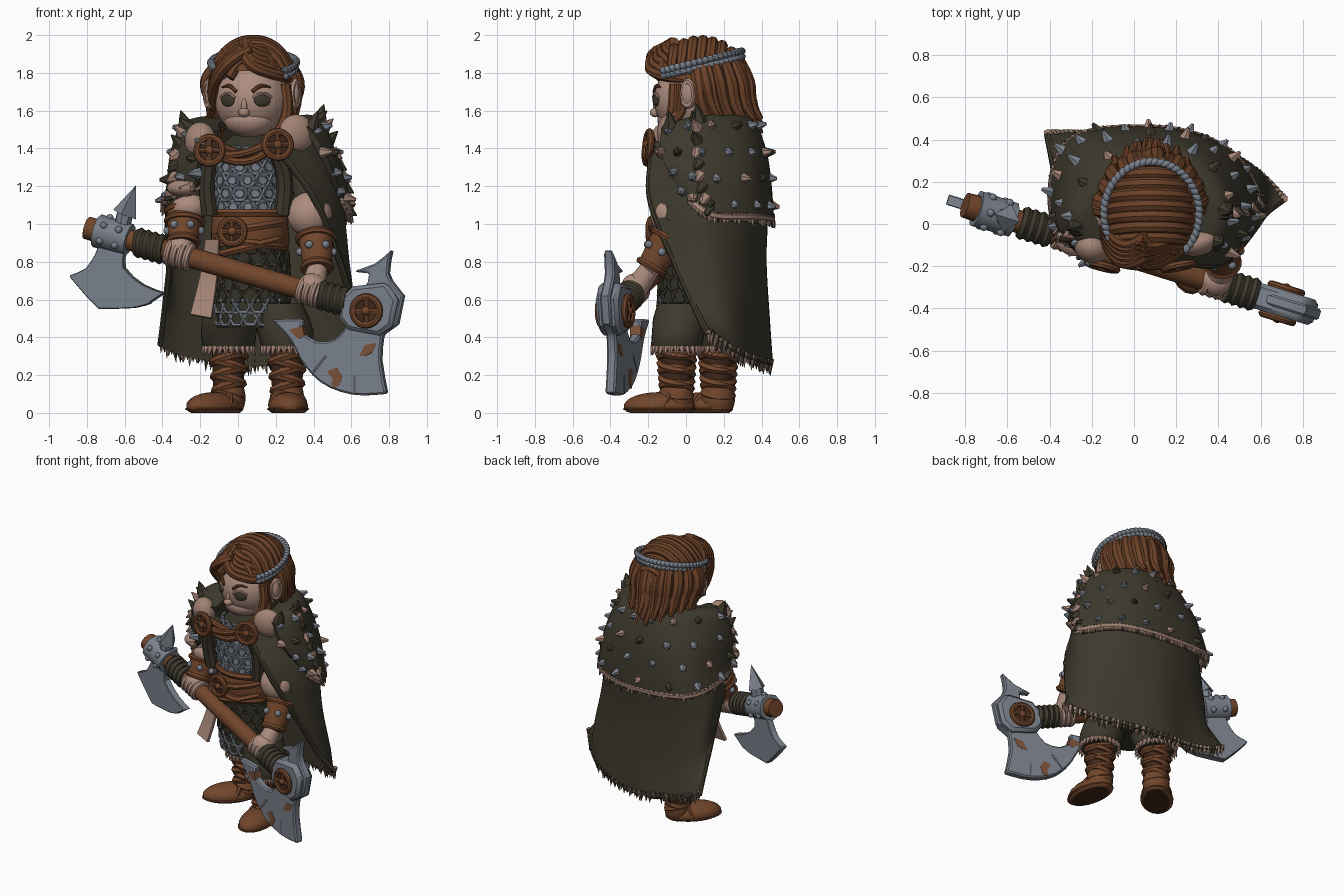
import bpy, bmesh, math, random
from mathutils import Vector as V, Matrix as M

if "Cube" in bpy.data.objects:
    bpy.data.objects.remove(bpy.data.objects["Cube"])
random.seed(4)
sin, cos, pi, rad = math.sin, math.cos, math.pi, math.radians

def mat(name, c):
    m = bpy.data.materials.new(name); m.diffuse_color = (*c, 1); return m
SKIN = mat("skin", (.42, .265, .21)); LEATHER = mat("leather", (.165, .06, .024))
HAIR = mat("hair_brown", (.15, .054, .021)); OLIVE = mat("olive_cloth", (.047, .041, .026))
DARK = mat("dark_olive", (.034, .032, .021)); STEEL = mat("steel", (.19, .215, .255))
IRON = mat("dark_iron", (.085, .095, .11)); SOLE = mat("sole_brown", (.05, .02, .01))
PALE = mat("pale_fur", (.36, .225, .175)); RUST = mat("rust", (.19, .08, .038))

# ---- helpers ----
def done(name, bm, *mats):
    bmesh.ops.recalc_face_normals(bm, faces=bm.faces)
    me = bpy.data.meshes.new(name); bm.to_mesh(me); bm.free()
    ob = bpy.data.objects.new(name, me); bpy.context.collection.objects.link(ob)
    for m in mats: me.materials.append(m)
    return ob
def place(c, axis):
    return M.Translation(c) @ V(axis).to_track_quat('Z', 'Y').to_matrix().to_4x4()
def cone(bm, a, b, r1, r2, seg=16):
    a, b = V(a), V(b)
    bmesh.ops.create_cone(bm, cap_ends=True, segments=seg, radius1=r1, radius2=r2,
                          depth=(b - a).length, matrix=place((a + b) / 2, b - a))
def orb(bm, c, r, rot=0, seg=20):
    bmesh.ops.create_uvsphere(bm, u_segments=seg, v_segments=seg * 2 // 3, radius=1,
        matrix=M.Translation(c) @ M.Rotation(rot, 4, 'Z') @ M.Diagonal((*r, 1)))
def torus(bm, c, axis, R, r, seg=24, ms=8, sx=1, sy=1):
    m = place(c, axis)
    g = [[bm.verts.new(m @ V((sx * (R + r * cos(b)) * cos(a), sy * (R + r * cos(b)) * sin(a), r * sin(b))))
          for b in (2 * pi * j / ms for j in range(ms))] for a in (2 * pi * i / seg for i in range(seg))]
    for i in range(seg):
        for j in range(ms):
            k, l = (i + 1) % seg, (j + 1) % ms
            bm.faces.new((g[i][j], g[k][j], g[k][l], g[i][l]))
def one(fn, name, m, *a, **k):
    bm = bmesh.new(); fn(bm, *a, **k); return done(name, bm, m)
def tube(name, strands, r, m, tip=.4):
    cu = bpy.data.curves.new(name, 'CURVE'); cu.dimensions = '3D'
    cu.bevel_depth = r; cu.bevel_resolution = 2; cu.resolution_u = 5; cu.use_fill_caps = True
    for pts in strands:
        s = cu.splines.new('BEZIER'); s.bezier_points.add(len(pts) - 1)
        for i, (p, q) in enumerate(zip(s.bezier_points, pts)):
            p.co = q; p.handle_left_type = p.handle_right_type = 'AUTO'
            p.radius = 1 if i < len(pts) - 1 else tip
    cu.materials.append(m); ob = bpy.data.objects.new(name, cu)
    bpy.context.collection.objects.link(ob)
def cr(p, t):  # smooth curve through points
    f = t * (len(p) - 1); i = min(int(f), len(p) - 2); f -= i
    a, b, c, d = (V(p[max(0, min(len(p) - 1, i + k))]) for k in (-1, 0, 1, 2))
    return .5 * (2 * b + (c - a) * f + (2 * a - 5 * b + 4 * c - d) * f * f + (3 * b - a - 3 * c + d) * f ** 3)
def sheet(name, rows, nu, nv, th, m):
    P = lambda u, v: cr([cr(r, u) for r in rows], v)
    bm = bmesh.new()
    g = [[bm.verts.new(P(i / nu, j / nv)) for i in range(nu + 1)] for j in range(nv + 1)]
    for j in range(nv):
        for i in range(nu): bm.faces.new((g[j][i], g[j][i + 1], g[j + 1][i + 1], g[j + 1][i]))
    ob = done(name, bm, m); s = ob.modifiers.new("thick", 'SOLIDIFY'); s.thickness = th; s.offset = 0
    return P
def loft(name, rings, m):  # rings: z, cx, cy, rx, ry
    bm = bmesh.new(); n = 32
    g = [[bm.verts.new((x + a * cos(2 * pi * i / n), y + b * sin(2 * pi * i / n), z)) for i in range(n)]
         for z, x, y, a, b in rings]
    for p, q in zip(g, g[1:]):
        for i in range(n): bm.faces.new((p[i], p[(i + 1) % n], q[(i + 1) % n], q[i]))
    bm.faces.new(g[0]); bm.faces.new(g[-1]); return done(name, bm, m)
def wheel(name, c, nrm, R):
    c, nrm = V(c), V(nrm).normalized(); side = nrm.cross(V((0, 0, 1))).normalized(); up = side.cross(nrm)
    one(cone, name + "_back", SOLE, c - nrm * .02, c + nrm * .004, R, R, 24)
    bm = bmesh.new(); torus(bm, c, nrm, R, .018)
    for d in (side, up): cone(bm, c - d * R, c + d * R, .014, .014, 8)
    orb(bm, c, (.025,) * 3); done(name, bm, LEATHER)

# ---- boots, legs, shorts ----
for n, x, y, ang in (("left", -.05, .17, -.75), ("right", .26, -.05, .06)):
    bm = bmesh.new(); d = V((sin(ang), -cos(ang), 0)); c = V((x, y, 0)) + d * (.11 if x < 0 else .09)
    orb(bm, c + V((0, 0, .035)), (.105, .19, .075), ang); orb(bm, (x, y, .08), (.09, .09, .12))
    for v in bm.verts: v.co.z = max(v.co.z, 0)
    for f in bm.faces: f.material_index = int(f.calc_center_median().z < .004)
    done(n + "_boot", bm, LEATHER, SOLE)
    one(orb, n + "_sole", LEATHER, c + V((0, 0, .02)), (.112, .195, .018), ang)
    bm = bmesh.new(); torus(bm, c + V((0, 0, .04)) - d * .02, d + V((0, 0, .5)), .09, .015, ms=6)
    for v in bm.verts: v.co.z = max(v.co.z, .005)
    done(n + "_boot_strap", bm, LEATHER)
    one(cone, n + "_leg", SOLE, (x, y, .05), (x, y, .4), .078, .09)
    bm = bmesh.new()
    for i in range(7):
        torus(bm, (x, y, .1 + i * .038), (.28 * (-1) ** i, .12, 1), .072 + .003 * i, .023, ms=6)
    done(n + "_leg_wraps", bm, LEATHER)
    loft(n + "_shorts", [(.33, x, y, .12, .12), (.36, x, y, .14, .135), (.43, x * .97, y * .8, .148, .14), (.5, x * .9, y * .6, .145, .145),
                         (.58, x * .75 + .02, y * .4 + .01, .125, .14)], OLIVE)
    bm = bmesh.new()
    for i in range(26):
        a = 2 * pi * i / 26; p = V((x + .125 * cos(a), y + .12 * sin(a), .35))
        cone(bm, p, p + V((.02 * cos(a), .02 * sin(a), -.05)), .02, 0, 5)
    done(n + "_shorts_fringe", bm, PALE)

# ---- torso, mail and belts ----
rings = [(.45, .065, .02, .17, .16), (.6, .065, .025, .205, .17), (.75, .065, .03, .205, .165), (.9, .065, .02, .19, .165),
         (1.0, .06, .02, .18, .165), (1.15, .05, .02, .19, .175), (1.3, .05, .02, .19, .165), (1.4, .06, .03, .17, .13),
         (1.47, .07, .04, .1, .09)]
loft("mail_skirt", rings[:4], DARK); loft("mail_chest", rings[4:8], IRON); loft("collar_cloth", rings[7:], DARK)
def hexes(name, z0, n, m, R, lim=1.7, fill=True):
    bm = bmesh.new()
    for j in range(n):
        z = z0 + j * R * 1.56
        a, b = next((p, q) for p, q in zip(rings, rings[1:]) if p[0] <= z <= q[0])
        _, cx, cy, rx, ry = [p + (q - p) * (z - a[0]) / (b[0] - a[0]) for p, q in zip(a, b)]
        for i in range(-9, 10):
            t = (i + .5 * (j % 2)) * R * 1.8 / .19
            if abs(t) > lim: continue
            c, d = V((cx + rx * sin(t), cy - ry * cos(t), z)), V((sin(t), -cos(t), .01))
            torus(bm, c, d, R * .92, .01, 6, 5)
            if fill: cone(bm, c - d * .006, c + d * .003, R * .62, R * .5, 6)
    done(name, bm, m)
hexes("chest_mail_scales", 1.09, 5, STEEL, .045)
hexes("skirt_mail_scales", .62, 5, OLIVE, .042, 3.1, False)
hexes("skirt_hem_scales", .5, 2, STEEL, .042, 1.2, False)
loft("wide_belt", [(.88, .065, .02, .2, .175), (.9, .065, .02, .21, .185), (1.05, .06, .02, .2, .185), (1.07, .06, .02, .19, .175)], LEATHER)
bm = bmesh.new()
for z, tx in ((.9, .12), (.98, -.16), (1.06, 0), (.88, -.25)):
    torus(bm, (.065, .02, z), (tx, 0, 1), .2, .022, 36, 6, 1, .93)
done("belt_straps", bm, LEATHER)
wheel("belt_buckle", (-.03, -.185, .96), (-.2, -1, 0), .065)
tuck = [[(-.17, -.09, .92), (-.1, -.12, .92)], [(-.2, -.06, .72), (-.11, -.09, .72)], [(-.25, -.11, .52), (-.14, -.15, .5)]]
sheet("hanging_cloth", tuck, 4, 8, .02, PALE)

# ---- cloak and fur mantle ----
cloak = [[(-.18, -.10, 1.46), (-.2, .12, 1.5), (-.05, .27, 1.5), (.13, .31, 1.5), (.30, .23, 1.5), (.36, .03, 1.5), (.19, -.17, 1.42)],
 [(-.33, -.02, 1.18), (-.35, .2, 1.15), (-.17, .37, 1.15), (.12, .41, 1.15), (.4, .31, 1.15), (.53, .06, 1.15), (.4, -.19, 1.14)],
 [(-.36, .16, .8), (-.35, .29, .8), (-.15, .38, .8), (.12, .41, .8), (.4, .32, .8), (.57, .14, .8), (.54, -.06, .8)],
 [(-.39, .33, .52), (-.3, .37, .5), (-.1, .4, .48), (.13, .43, .47), (.4, .34, .48), (.59, .22, .5), (.62, .05, .55)],
 [(-.41, .43, .36), (-.3, .43, .31), (-.1, .43, .27), (.12, .445, .25), (.38, .37, .27), (.58, .25, .32), (.71, .12, .41)]]
C = sheet("cloak", cloak, 42, 24, .028, OLIVE)
tube("cloak_rolled_edge", [[C(1, v / 8) for v in range(9)], [C(0, v / 8) for v in range(9)]], .018, OLIVE, 1)
mantle = [[(-.1, -.1, 1.48), (-.1, .08, 1.52), (0, .2, 1.54), (.1, .24, 1.54), (.22, .2, 1.54), (.27, .06, 1.52), (.25, -.12, 1.48)],
 [(-.18, -.16, 1.46), (-.27, .04, 1.53), (-.1, .28, 1.55), (.12, .34, 1.55), (.31, .27, 1.55), (.42, .06, 1.55), (.36, -.12, 1.5)],
 [(-.2, -.17, 1.34), (-.34, .0, 1.38), (-.22, .33, 1.38), (.12, .41, 1.38), (.38, .32, 1.38), (.5, .07, 1.38), (.44, -.13, 1.38)],
 [(-.21, -.16, 1.25), (-.36, .03, 1.2), (-.27, .37, 1.2), (.12, .435, 1.2), (.42, .34, 1.2), (.56, .09, 1.2), (.5, -.07, 1.25)],
 [(-.22, -.15, 1.2), (-.38, .06, 1.12), (-.3, .39, 1.05), (.12, .445, 1.02), (.43, .35, 1.03), (.58, .14, 1.04), (.55, .03, 1.12)]]
F = sheet("fur_mantle", mantle, 42, 20, .035, OLIVE)
tube("mantle_pale_hem", [[F(i / 40, .98) for i in range(41)]], .026, PALE, 1)
def out(p, dz): return (V((p.x - .08, p.y - .03, 0)).normalized() + V((0, 0, dz))).normalized()
tufts = {"steel_tufts": (STEEL, bmesh.new()), "olive_tufts": (OLIVE, bmesh.new()), "pale_tufts": (PALE, bmesh.new())}
keys = list(tufts)
for j in range(4):
    for i in range(12):
        p = F(min(1, (i + .5 * (j % 2)) / 11.5), .32 + j * .185); d = out(p, .25 - j * .15)
        cone(tufts[keys[(0, 1, 0, 2, 0)[(i * 2 + j) % 5]]][1], p, p + d * random.uniform(.04, .07), .034, .008, 6)
for i in range(75):  # ragged mantle hem and cloak hem
    p = F(i / 74, 1); d = out(p, -1.6)
    cone(tufts["pale_tufts" if i % 4 else "olive_tufts"][1], p + V((0, 0, .02)), p + d * random.uniform(.02, .05), .024, .003, 5)
    p = C(i / 74, 1)
    cone(tufts["olive_tufts" if i % 2 else "pale_tufts"][1], p + V((0, 0, .03)),
         p + V((random.uniform(-.015, .015), 0, -random.uniform(.02, .06))), .02, .001, 5)
for i in range(9):  # tufts along the shoulder outline
    for u, s in ((.12, -1), (.84, 1)):
        p = F(u, .25 + i * .085)
        cone(tufts[keys[1 + i % 2]][1], p, p + V((s * .05, -.02, .05 if i < 3 else -.03)), .04, .003, 6)
for u in (.13, .83, .95):  # raised shoulder points
    p = F(u, .27); cone(tufts["olive_tufts"][1], p, p + V(((u - .5) * .08, -.01, .09)), .05, .003, 6)
for k, (m, bm) in tufts.items(): done(k, bm, m)
for n, c, r in (("left", (-.2, -.11, 1.44), (.085, .075, .1)), ("right", (.31, -.09, 1.48), (.1, .06, .1)),
                ("left_low", (-.29, -.08, 1.19), (.09, .07, .045))):
    one(orb, n + "_fur_lining", PALE, c, r, -.4 if n != "right" else .3)
tube("chest_straps", [[(-.16, -.17, 1.38), (.03, -.19, 1.33), (.21, -.18, 1.41)], [(-.15, -.17, 1.43), (.05, -.16, 1.37), (.21, -.18, 1.38)],
                      [(-.15, -.17, 1.36), (.05, -.2, 1.38), (.2, -.18, 1.45)]], .022, LEATHER, 1)
wheel("left_brooch", (-.15, -.2, 1.39), (-.25, -1, .1), .07)
wheel("right_brooch", (.21, -.2, 1.42), (.2, -1, .1), .07)
tube("vest_edges", [[(-.15, -.14, 1.36), (-.165, -.11, 1.2), (-.15, -.09, 1.05)], [(.2, -.16, 1.4), (.245, -.12, 1.25), (.235, -.1, 1.05)]], .045, OLIVE, 1)

# ---- double axe: everything lies in one upright plane ----
NRM = V((.296, .955, 0))
def A(x, z, d=0): return V((x, .09 - .31 * (x + .8), z)) + NRM * d
def S(x, d=0): return A(x, .98 - .287 * (x + .8), d)
AX = (S(1) - S(0)).normalized()
def plate(name, pts, t, m, bev=0):
    bm = bmesh.new(); f = bm.faces.new([bm.verts.new(A(p[0], p[1], -t / 2)) for p in pts])
    g = bmesh.ops.extrude_face_region(bm, geom=[f])
    bmesh.ops.translate(bm, vec=NRM * t, verts=[v for v in g["geom"] if isinstance(v, bmesh.types.BMVert)])
    ob = done(name, bm, m)
    if bev: b = ob.modifiers.new("edge", 'BEVEL'); b.width = bev; b.segments = 1; b.limit_method = 'ANGLE'; b.angle_limit = rad(60)
def arc(pts, n): return [tuple(cr([(x, z, 0) for x, z in pts], i / n)) for i in range(n + 1)]
one(cone, "axe_shaft", LEATHER, S(-.76), S(.7), .055, .055, 24)
one(cone, "axe_shaft_end", LEATHER, S(-.8), S(-.72), .06, .064, 24)
bm = bmesh.new()
for i in range(4):
    for x in (-.52 + i * .037, .45 + i * .037): torus(bm, S(x), AX + V((0, 0, .15)), .058, .024, ms=6)
done("grip_wraps", bm, OLIVE)
plate("big_axe_blade", [(.56, .62), (.62, .66), (.69, .68)] + arc([(.70, .74), (.62, .75), (.73, .79), (.82, .865)], 6)
    + arc([(.82, .865), (.80, .74), (.84, .67), (.88, .62)], 6)[1:] + [(.85, .47), (.78, .42)] + arc([(.77, .4), (.76, .28), (.79, .11)], 4)
    + arc([(.78, .1), (.62, .095), (.46, .15), (.35, .26), (.28, .39), (.18, .495)], 14) + [(.35, .497)]
    + arc([(.34, .43), (.42, .38), (.52, .39), (.58, .46)], 6), .055, STEEL, .012)
plate("big_axe_hub", [(.55, .6), (.62, .67), (.8, .69), (.86, .6), (.83, .46), (.76, .41), (.6, .44), (.55, .5)], .125, STEEL, .02)
for s in (-1, 1): wheel("axe_wheel", A(.7, .54, s * .072), NRM * s, .075)
for q in ([(.48, .22), (.53, .24), (.56, .19), (.54, .14), (.5, .13), (.51, .18)],
          [(.65, .3), (.68, .36), (.74, .37), (.72, .32), (.68, .3)], [(.28, .44), (.35, .46), (.36, .41), (.33, .39)]):
    plate("rust_patch", q, .059, RUST)
for q in ([(.4, .22), (.47, .31), (.48, .3), (.41, .21)], [(.62, .11), (.62, .2), (.63, .2), (.63, .11)]):
    plate("blade_notch", q, .058, IRON)
plate("small_axe_blade", [(-.72, .92), (-.6, .89)] + arc([(-.59, .86), (-.6, .77), (-.5, .68), (-.385, .635)], 6) + [(-.46, .585)]
    + arc([(-.46, .58), (-.55, .555), (-.73, .55)], 4) + arc([(-.735, .555), (-.8, .62), (-.885, .72)], 4)
    + arc([(-.88, .73), (-.8, .765), (-.75, .84)], 4), .05, STEEL, .012)
one(cone, "small_axe_hub", STEEL, S(-.745), S(-.575), .09, .086, 10)
bm = bmesh.new(); cone(bm, A(-.61, 1.0), A(-.597, 1.06), .045, .045, 8); cone(bm, A(-.6, 1.05), A(-.54, 1.205), .068, .0, 4)
for i in range(6):
    a = pi * (i + .5) / 3; e = AX.cross(NRM).normalized()
    for x in (-.7, -.62): orb(bm, S(x) + (NRM * cos(a) + e * sin(a)) * .085, (.02,) * 3, 0, 8)
done("small_axe_spike_and_studs", bm, STEEL)

# ---- arms: sleeves, bracers, fists ----
for n, sh, el, wr, gx in (("left", (-.2, .05, 1.3), (-.28, .03, 1.06), (-.29, -.05, .9), -.31),
                          ("right", (.34, .04, 1.3), (.41, -.05, .99), (.42, -.19, .76), .39)):
    sh, el, wr = V(sh), V(el), V(wr); d = (wr - el).normalized(); h = S(gx)
    one(cone, n + "_upper_arm", OLIVE, sh, el, .07, .09)
    one(orb, n + "_sleeve", SKIN, el + V((-.03, -.03, .06) if gx > 0 else (.02, -.02, .03)), (.12, .11, .12) if gx > 0 else (.1, .1, .08))
    one(cone, n + "_bracer", LEATHER, el, wr, .1, .075, 20)
    bm = bmesh.new()
    for t, r in ((.0, .095), (.3, .093), (.95, .073)): torus(bm, el.lerp(wr, t), d, r, .018, ms=6)
    done(n + "_bracer_bands", bm, LEATHER)
    one(torus, n + "_bracer_cord", OLIVE, el - d * .03, d, .09, .02)
    bm = bmesh.new()
    for i in range(6):
        q = place(el.lerp(wr, .6), d) @ V((.088 * cos(i * pi / 3), .088 * sin(i * pi / 3), 0)); orb(bm, q, (.022,) * 3, 0, 8)
    done(n + "_bracer_studs", bm, STEEL)
    bm = bmesh.new(); cone(bm, wr, h.lerp(wr, .2), .055, .065); orb(bm, h + V((0, .01, .035)), (.078, .072, .065))
    for i in range(4): torus(bm, S(gx - .048 + i * .033), AX, .058, .02, 20, 8)
    done(n + "_fist", bm, SKIN)

# ---- head and face ----
H = V((.075, .03, 1.66)); FR = -.22
def face(a, z, k=1):
    s = math.sqrt(1 - ((z - H.z) / .2) ** 2) * .2 * k
    return V((H.x + s * sin(a + FR), H.y - s * cos(a + FR), z))
one(cone, "neck", SKIN, (.075, .04, 1.3), (.075, .04, 1.56), .085, .08)
bm = bmesh.new(); orb(bm, H, (.2, .2, .2), 0, 32); orb(bm, face(0, 1.55, .4), (.135, .115, .09), FR, 28)
orb(bm, face(0, 1.59, 1.04), (.03, .032, .025), FR); orb(bm, face(0, 1.625, .98), (.016, .018, .04), FR)
for s in (-1, 1):
    e = H + V((s * .215, -.01, .03)); orb(bm, e, (.035, .045, .075), s * .3); torus(bm, e + V((s * .015, -.01, 0)), (s, -.6, 0), .045, .014, 16, 6, .8, 1.4)
done("head", bm, SKIN)
for s in (-1, 1):
    one(orb, "eye", OLIVE, face(s * .5, 1.655, .98), (.046, .014, .034), FR + s * .5)
    tube("eyelid", [[face(s * .5 + t, 1.657 + .034 * cos(t * 5), 1.01) for t in (-.25, -.12, 0, .12, .25)]], .009, SKIN, 1)
    tube("eyebrow", [[face(s * .22, 1.70, 1.01), face(s * .45, 1.73, 1.02), face(s * .75, 1.725, 1.02)]], .011, HAIR)
tube("mouth", [[face(t, 1.535 + abs(t) * .02, 1.01 - abs(t) * .03) for t in (-.28, -.14, 0, .14, .28)]], .006, LEATHER)

# ---- hair and braided headband ----
K = V((.08, .05, 1.72))
bm = bmesh.new(); orb(bm, K, (.215, .24, .245), 0, 32)
bmesh.ops.delete(bm, geom=[f for f in bm.faces if f.calc_center_median().y < .06 and f.calc_center_median().z < 1.81], context='FACES')
done("hair_cap", bm, HAIR)
crown = []
for i in range(9):
    y = -.19 + i * .05; s = math.sqrt(max(.05, 1 - (y / .245) ** 2))
    crown.append([K + V((.22 * s * sin(t), y + .03 * cos(t), .25 * s * cos(t))) for t in (-1.2, -.6, 0, .6, 1.2)])
tube("crown_strands", crown, .032, HAIR, .8)
back = []
for l, n in ((0, 14), (1, 11)):
    for i in range(n):
        a = rad(2 + 176 * (i + .5 * l) / (n - 1 + l)); c, s = cos(a), max(0, sin(a)); w = random.uniform(-.05, .05)
        P = lambda r, q, z, b=0: K + V((r * c, q * s + b, z - K.z))
        back.append([P(.195, .21, 1.83 + .06 * s), P(.23 + w * .3, .255 + w * .3, 1.75, .01), P(.22, .25, 1.64, .03 + w * .3), P(.21 + w * .5, .26, 1.51 + w, .09)])
tube("back_strands", back, .039, HAIR, .35)
locks = []
for i in range(5):
    o = i * .022
    locks.append([(.06, -.15 + o, 1.92 + o * .5), (-.03, -.185 + o, 1.87 + o * .3), (-.10, -.14 + o, 1.79 + o * .4), (-.135, -.05 + o, 1.70), (-.13, .02 + o, 1.60)])
    locks.append([(.02, -.16 + o, 1.91 + o * .6), (.07, -.19 + o, 1.84 + o), (.16, -.16 + o, 1.80 + o), (.24, -.09 + o, 1.78 + o * .3), (.275, .0 + o, 1.76)])
for i in range(3):
    locks.append([(.25, -.06 + .02 * i, 1.74), (.26, -.07 + .02 * i, 1.6), (.24 + .02 * i, -.09, 1.53), (.17 + .03 * i, -.13, 1.46)])
tube("front_locks", locks, .03, HAIR, .45)
bm = bmesh.new()
for i in range(40):
    for s in (-1, 1):
        a = rad(-42 + 264 * i / 39); y = .05 + .245 * sin(a)
        orb(bm, (.083 + (.222 + .004 * s) * cos(a), y, 1.822 + .25 * (y + .02) + s * .015), (.019, .027, .02), a + s * .5, 8)
done("braided_headband", bm, STEEL)

# ---- finish: real meshes, smooth with sharp edges ----
bpy.ops.object.select_all(action='SELECT')
bpy.context.view_layer.objects.active = bpy.context.selected_objects[0]
bpy.ops.object.convert(target='MESH')
bpy.ops.object.select_all(action='SELECT')
bpy.ops.object.shade_smooth_by_angle(angle=rad(40))

for m in bpy.data.materials:
    if m.users and not m.is_grease_pencil:
        m.use_nodes = True
        m.node_tree.nodes["Principled BSDF"].inputs["Base Color"].default_value = m.diffuse_color
